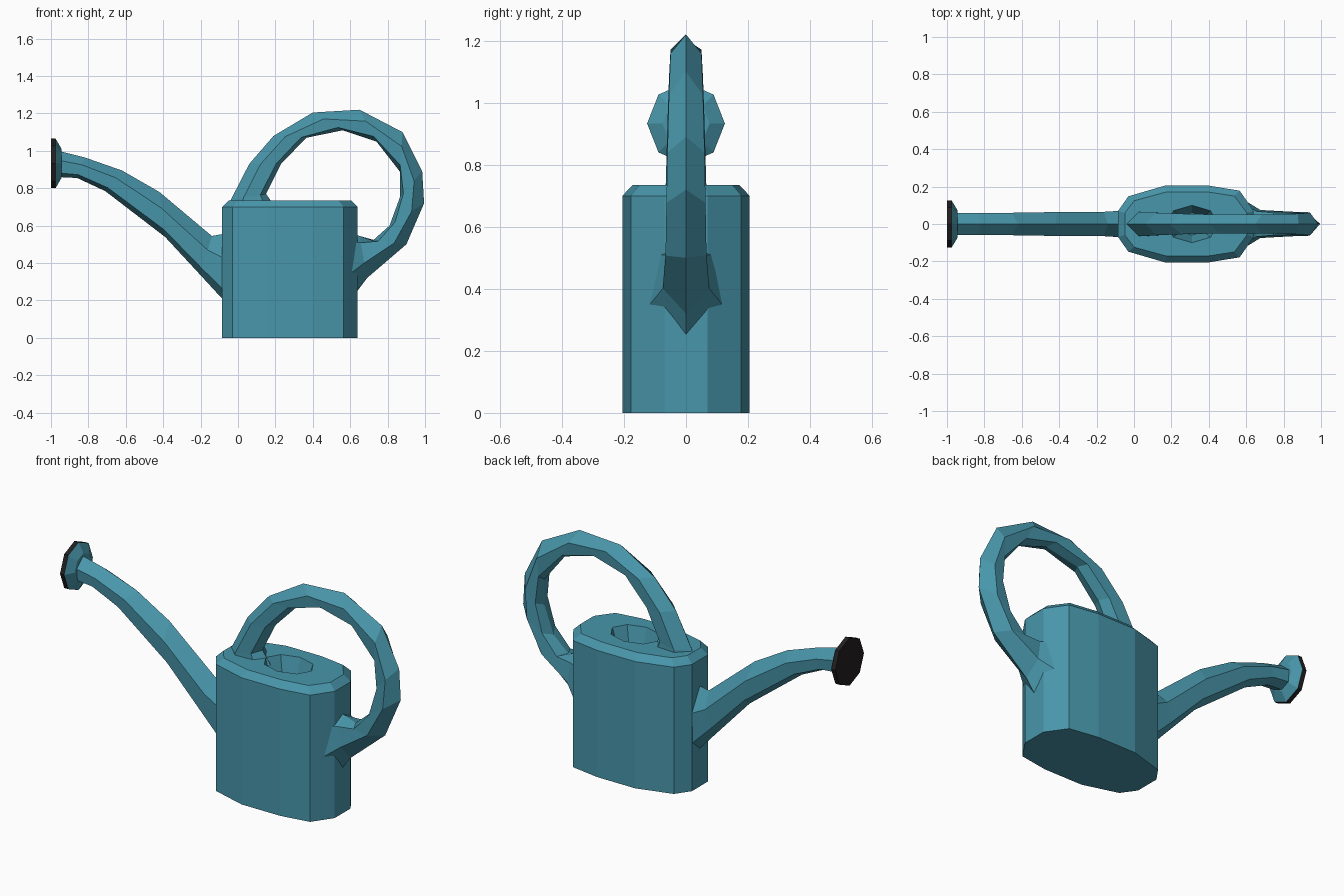
import bpy
import bmesh
from math import cos, sin, tau

if "Cube" in bpy.data.objects:
    bpy.data.objects.remove(bpy.data.objects["Cube"], do_unlink=True)


def material(name, colour):
    m = bpy.data.materials.new(name)
    m.use_nodes = True
    m.diffuse_color = (*colour, 1)
    m.node_tree.nodes["Principled BSDF"].inputs["Base Color"].default_value = (*colour, 1)
    return m


teal = material("teal", (0.065, 0.305, 0.405))
black = material("black", (0.016, 0.014, 0.014))


def loft(name, rings, mat):
    """Skin a list of equal-length closed rings and cap both ends."""
    bm = bmesh.new()
    loops = [[bm.verts.new(p) for p in ring] for ring in rings]
    n = len(loops[0])
    for a, b in zip(loops, loops[1:]):
        for i in range(n):
            j = (i + 1) % n
            bm.faces.new((a[i], a[j], b[j], b[i]))
    bm.faces.new(loops[0][::-1])
    bm.faces.new(loops[-1])
    bmesh.ops.recalc_face_normals(bm, faces=bm.faces)
    me = bpy.data.meshes.new(name)
    bm.to_mesh(me)
    bm.free()
    me.materials.append(mat)
    ob = bpy.data.objects.new(name, me)
    bpy.context.collection.objects.link(ob)
    return ob


def tube(name, sections):
    """Six-sided tube; each section is outer x, z, inner x, z and half width."""
    shape = ((0, 0), (0.36, 1), (0.84, 0.9), (1, 0), (0.84, -0.9), (0.36, -1))
    rings = [[(ox + (ix - ox) * t, w * s, oz + (iz - oz) * t) for t, s in shape]
             for ox, oz, ix, iz, w in sections]
    return loft(name, rings, teal)


# Tank body: long faceted outline with a chamfered top
half = [(-0.085, 0.07), (-0.03, 0.148), (0.165, 0.205), (0.40, 0.205), (0.565, 0.178), (0.64, 0.07)]
outline = half + [(x, -y) for x, y in reversed(half)]
mid = 0.278
body = loft("body", [
    [(x, y, 0) for x, y in outline],
    [(x, y, 0.70) for x, y in outline],
    [(mid + (x - mid) * 0.9, y * 0.84, 0.735) for x, y in outline],
], teal)


# Tapered filling hole cut in the top
def oval(rx, ry, z):
    return [(0.31 + rx * cos(tau * i / 8), ry * sin(tau * i / 8), z) for i in range(8)]


cutter = loft("hole_cutter", [oval(0.09, 0.06, 0.58), oval(0.14, 0.10, 0.735),
                              oval(0.14, 0.10, 0.80)], teal)
cutter.hide_render = True
cut = body.modifiers.new("filling_hole", "BOOLEAN")
cut.operation = "DIFFERENCE"
cut.object = cutter
bpy.context.view_layer.objects.active = body
bpy.ops.object.modifier_apply(modifier=cut.name)
bpy.data.objects.remove(cutter, do_unlink=True)

# Loop handle from the front rim of the tank to its rear wall
tube("handle", [
    (-0.08, 0.57, 0.20, 0.70, 0.07),
    (-0.04, 0.735, 0.15, 0.77, 0.065),
    (0.06, 0.93, 0.23, 0.93, 0.06),
    (0.19, 1.08, 0.365, 1.07, 0.055),
    (0.40, 1.205, 0.56, 1.11, 0.05),
    (0.65, 1.22, 0.74, 1.05, 0.05),
    (0.88, 1.10, 0.865, 0.89, 0.055),
    (0.985, 0.89, 0.865, 0.75, 0.06),
    (0.995, 0.72, 0.81, 0.60, 0.063),
    (0.90, 0.50, 0.72, 0.52, 0.066),
    (0.69, 0.32, 0.65, 0.545, 0.075),
    (0.60, 0.20, 0.56, 0.57, 0.13),
])

# Curved spout
tube("spout", [
    (0.0, 0.56, 0.0, 0.12, 0.075),
    (-0.085, 0.555, -0.085, 0.21, 0.07),
    (-0.14, 0.545, -0.20, 0.335, 0.065),
    (-0.42, 0.78, -0.39, 0.54, 0.064),
    (-0.62, 0.895, -0.71, 0.785, 0.06),
    (-0.82, 0.965, -0.86, 0.855, 0.058),
    (-0.96, 1.0, -0.96, 0.86, 0.058),
])


# Sprinkler head: flared collar with a dark face plate
def octagon(x, r):
    return [(x, r * 0.95 * cos(tau * i / 8), 0.933 + r * sin(tau * i / 8)) for i in range(8)]


loft("sprinkler_collar", [octagon(-0.945, 0.08), octagon(-0.975, 0.132)], teal)
loft("sprinkler_face", [octagon(-0.975, 0.132), octagon(-1.0, 0.132)], black)
